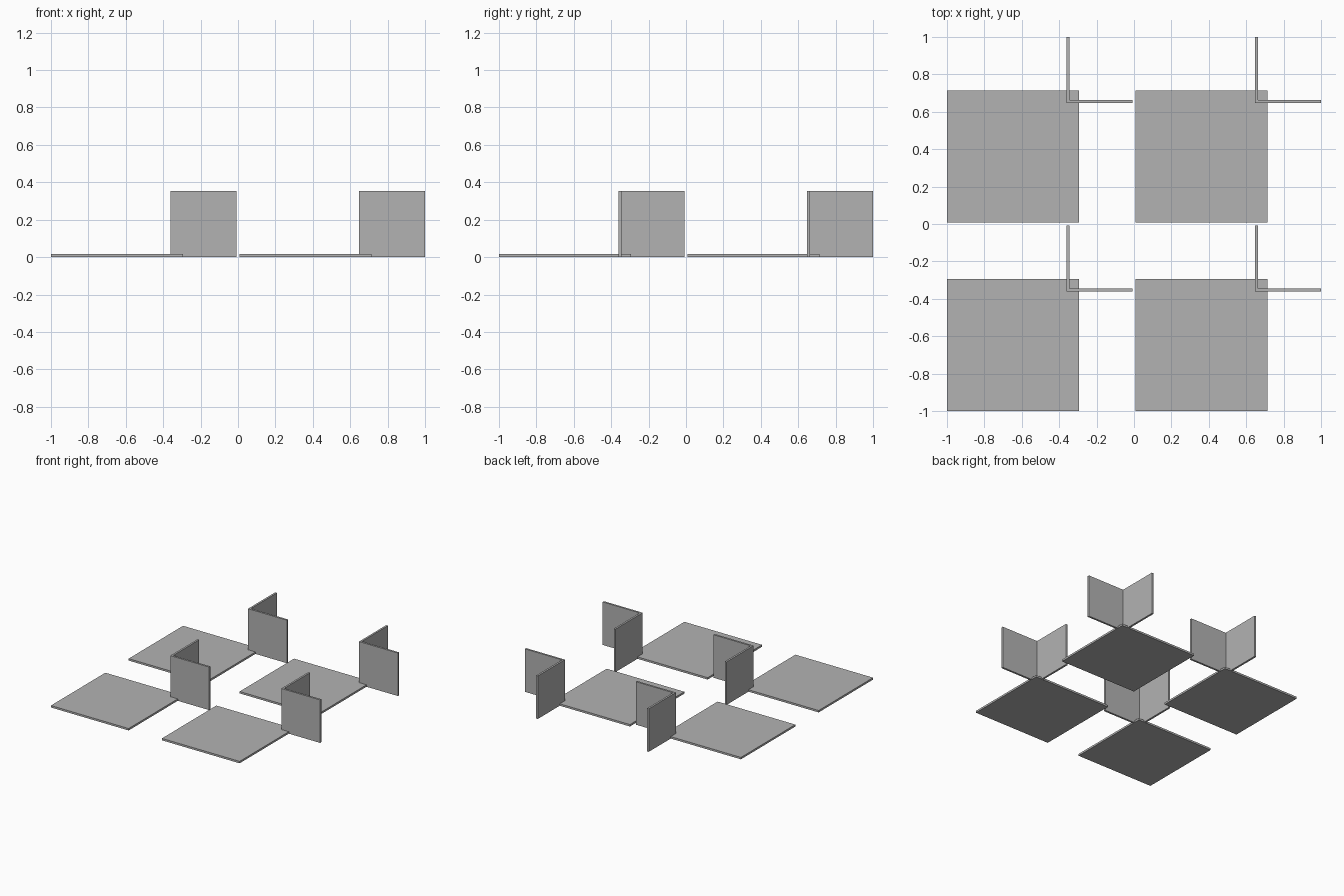
import bpy
import bmesh

if "Cube" in bpy.data.objects:
    bpy.data.objects.remove(bpy.data.objects["Cube"])

PITCH = 1.009      # spacing of the four repeats
SIDE = 0.706       # floor panel side
WALL = 0.353       # wall length and height
T = 0.016          # panel thickness
CORNER = 0.638     # offset of the wall corner from the panel corner

grey = bpy.data.materials.new("plain grey")
grey.diffuse_color = (0.45, 0.45, 0.45, 1)
grey.use_nodes = True
grey.node_tree.nodes["Principled BSDF"].inputs["Base Color"].default_value = grey.diffuse_color


def extrude_profile(name, points, height, origin):
    """Closed flat outline raised straight up from the ground."""
    bm = bmesh.new()
    base = bm.faces.new([bm.verts.new((x, y, 0)) for x, y in points])
    top = bmesh.ops.extrude_face_region(bm, geom=[base])["geom"]
    verts = [v for v in top if isinstance(v, bmesh.types.BMVert)]
    bmesh.ops.translate(bm, verts=verts, vec=(0, 0, height))
    bmesh.ops.recalc_face_normals(bm, faces=bm.faces)
    mesh = bpy.data.meshes.new(name)
    bm.to_mesh(mesh)
    bm.free()
    mesh.materials.append(grey)
    obj = bpy.data.objects.new(name, mesh)
    obj.location = (*origin, 0)
    bpy.context.collection.objects.link(obj)


square = [(0, 0), (SIDE, 0), (SIDE, SIDE), (0, SIDE)]
angle = [(0, 0), (WALL, 0), (WALL, T), (T, T), (T, WALL), (0, WALL)]

# Two by two grid of floor panels, each with an L-shaped corner wall
for row in range(2):
    for col in range(2):
        x, y = -1 + col * PITCH, -1 + row * PITCH
        extrude_profile("floor_panel", square, T, (x, y))
        extrude_profile("corner_wall", angle, WALL, (x + CORNER, y + CORNER))
